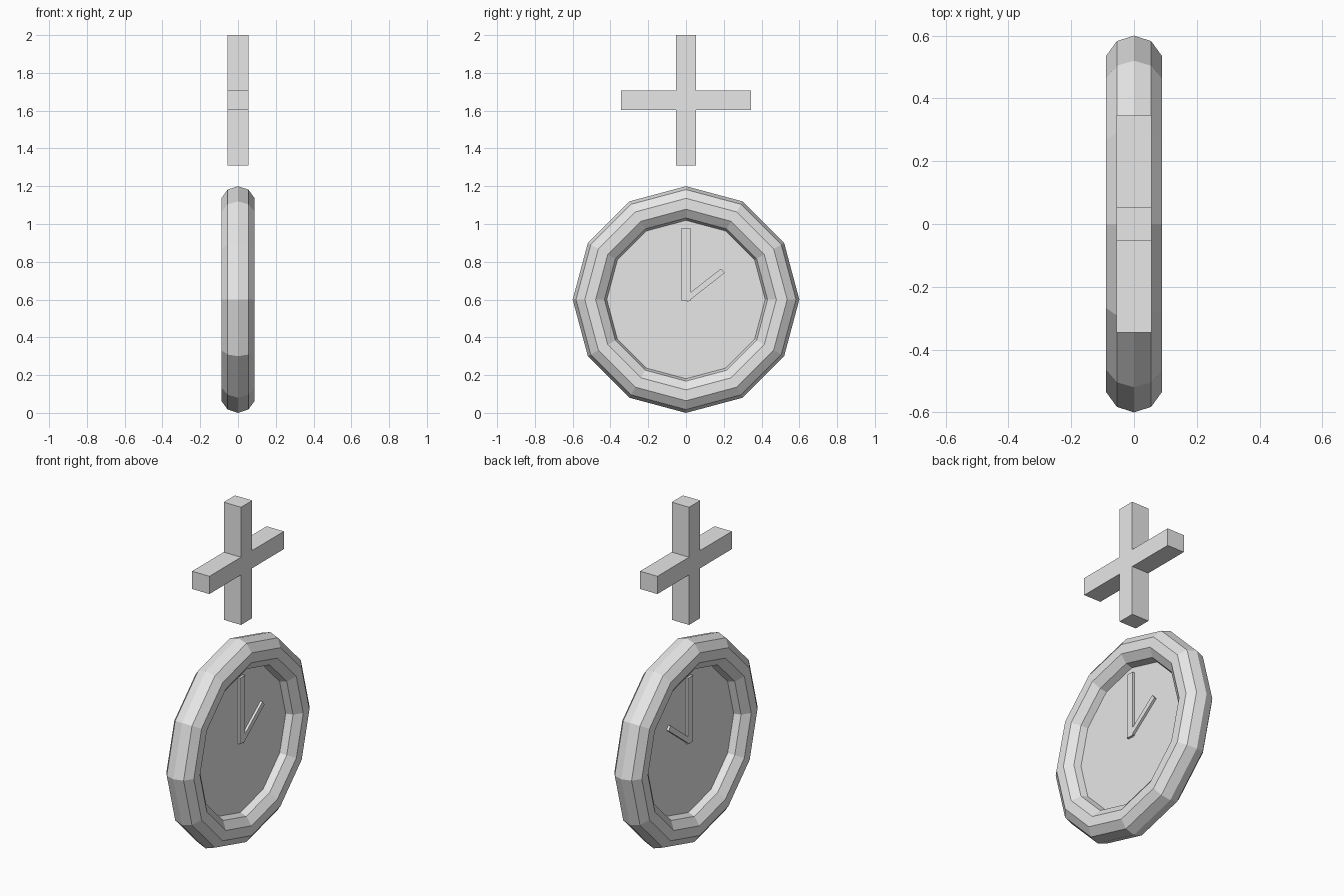
import bpy, bmesh
from math import sin, cos, radians, pi
from mathutils import Matrix, Vector

cube = bpy.data.objects.get("Cube")
if cube:
    bpy.data.objects.remove(cube, do_unlink=True)

CENTRE = Vector((0, 0, 0.6))

grey = bpy.data.materials.new("light grey")
grey.use_nodes = True
grey.diffuse_color = (0.8, 0.8, 0.8, 1)
grey.node_tree.nodes["Principled BSDF"].inputs["Base Color"].default_value = (0.8, 0.8, 0.8, 1)


def add_object(name, bm):
    bmesh.ops.recalc_face_normals(bm, faces=bm.faces)
    mesh = bpy.data.meshes.new(name)
    bm.to_mesh(mesh)
    bm.free()
    mesh.materials.append(grey)
    obj = bpy.data.objects.new(name, mesh)
    bpy.context.collection.objects.link(obj)
    return obj


def prism(name, outline, half):
    """Extrude a (y, z) outline through x from -half to half."""
    bm = bmesh.new()
    face = bm.faces.new([bm.verts.new((-half, y, z)) for y, z in outline])
    moved = bmesh.ops.extrude_face_region(bm, geom=[face])["geom"]
    bmesh.ops.translate(bm, vec=(2 * half, 0, 0),
                        verts=[v for v in moved if isinstance(v, bmesh.types.BMVert)])
    # The starting cap survives the extrusion as the back face
    return add_object(name, bm)


def ring(name, major, minor, segments, sides):
    """Faceted ring around the x axis."""
    bm = bmesh.new()
    loops = []
    for i in range(segments):
        a = 2 * pi * i / segments
        loop = []
        for j in range(sides):
            b = 2 * pi * j / sides
            r = major + minor * cos(b)
            loop.append(bm.verts.new(CENTRE + Vector((minor * sin(b), r * sin(a), r * cos(a)))))
        loops.append(loop)
    for i in range(segments):
        here, after = loops[i], loops[(i + 1) % segments]
        for j in range(sides):
            k = (j + 1) % sides
            bm.faces.new((here[j], here[k], after[k], after[j]))
    return add_object(name, bm)


def hand(name, start, end, width, half, tilt):
    """Bar running outward from the dial centre, tilted from upright towards +y."""
    w = width / 2
    obj = prism(name, [(-w, start), (w, start), (w, end), (-w, end)], half)
    obj.data.transform(Matrix.Translation(CENTRE) @ Matrix.Rotation(-radians(tilt), 4, 'X'))
    return obj


# Clock rim and dial
ring("clock_rim", 0.507, 0.093, 12, 10)
dial = [(0.45 * sin(pi * i / 6), 0.6 + 0.45 * cos(pi * i / 6)) for i in range(12)]
prism("clock_dial", dial, 0.016)

# Hands pass through the dial and show on both sides
hand("minute_hand", -0.007, 0.38, 0.047, 0.03, 0)
hand("hour_hand", 0.0, 0.247, 0.03, 0.03, 52)

# Plus-shaped topper floating above the clock
mid, arm, w = 1.656, 0.345, 0.052
corner = [(w, arm), (w, w), (arm, w)]
outline = []
for turn in range(4):
    for y, z in corner:
        for _ in range(turn):
            y, z = z, -y
        outline.append((y, mid + z))
prism("plus_topper", outline, 0.056)
